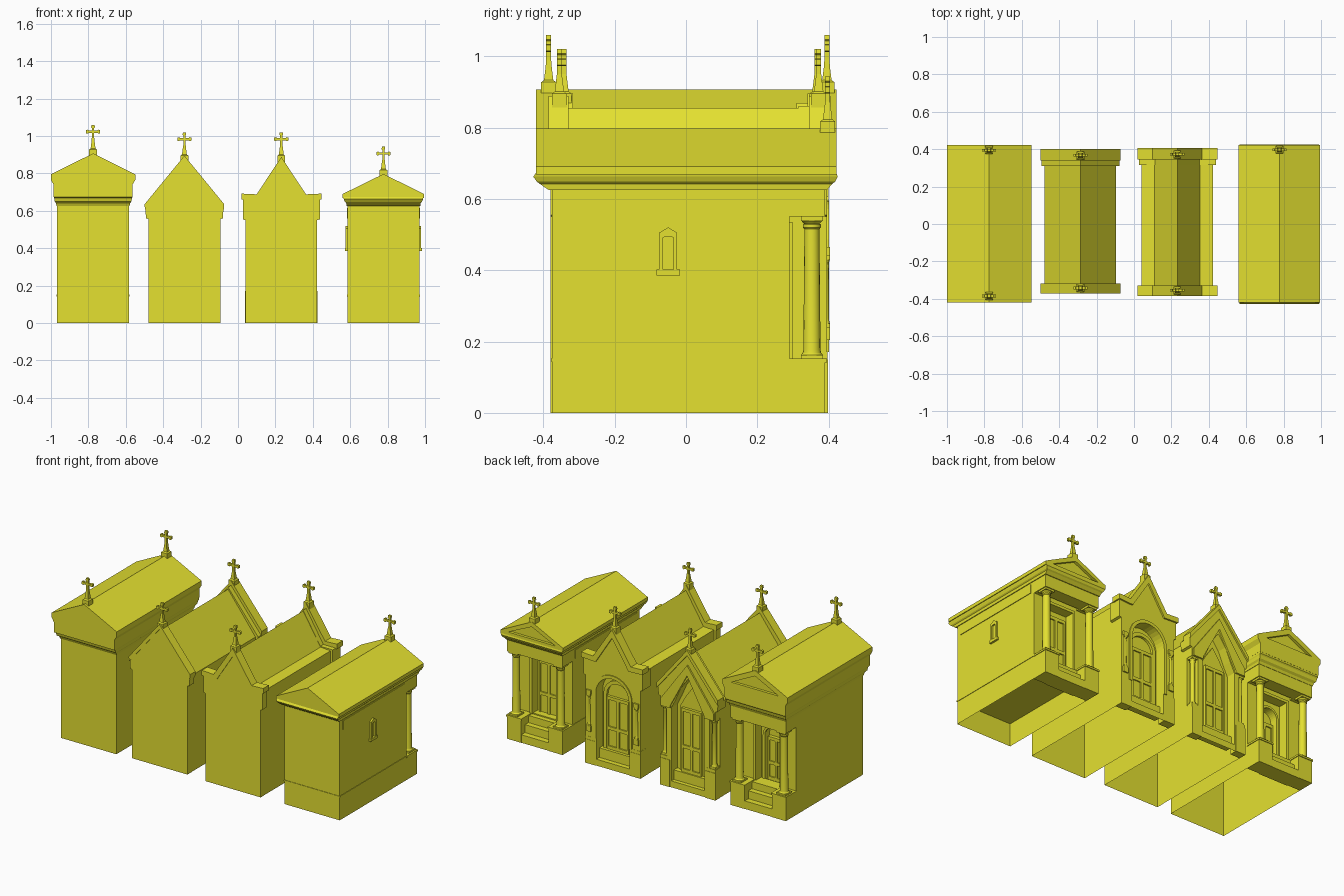
import bpy, bmesh, math

if "Cube" in bpy.data.objects:
    bpy.data.objects.remove(bpy.data.objects["Cube"])

MAT = bpy.data.materials.new("ochre_stone")
MAT.diffuse_color = (0.78, 0.75, 0.03, 1)
MAT.use_nodes = True
MAT.node_tree.nodes["Principled BSDF"].inputs["Base Color"].default_value = MAT.diffuse_color


def finish(name, bm):
    bmesh.ops.recalc_face_normals(bm, faces=bm.faces[:])
    me = bpy.data.meshes.new(name)
    bm.to_mesh(me)
    bm.free()
    ob = bpy.data.objects.new(name, me)
    bpy.context.collection.objects.link(ob)
    me.materials.append(MAT)
    return ob


def bridge(name, rings):
    bm = bmesh.new()
    vs = [[bm.verts.new(p) for p in r] for r in rings]
    n = len(vs[0])
    for a, b in zip(vs, vs[1:]):
        for i in range(n):
            j = (i + 1) % n
            bm.faces.new((a[i], a[j], b[j], b[i]))
    bm.faces.new(vs[0])
    bm.faces.new(vs[-1])
    return finish(name, bm)


def prism(name, pts, t0, t1, cx=0, axis='y'):
    # outline extruded along y (outline in x,z) or along x (outline in y,z)
    if axis == 'y':
        return bridge(name, [[(cx + a, t, b) for a, b in pts] for t in (t0, t1)])
    return bridge(name, [[(cx + t, a, b) for a, b in pts] for t in (t0, t1)])


def box(name, cx, x0, x1, y0, y1, z0, z1):
    return prism(name, [(x0, z0), (x1, z0), (x1, z1), (x0, z1)], y0, y1, cx)


def loft(name, cx, rings):
    # stacked rectangles: (z, half width, y0, y1)
    return bridge(name, [[(cx - h, a, z), (cx + h, a, z), (cx + h, b, z), (cx - h, b, z)]
                         for z, h, a, b in rings])


def mirror(half):
    # right-hand outline, bottom to top, mirrored in x
    return half + [(-x, z) for x, z in reversed(half) if abs(x) > 1e-6]


def arch(hw, z0, zs, n=16):
    return [(hw, z0)] + [(hw * math.cos(math.pi * i / n), zs + hw * math.sin(math.pi * i / n))
                         for i in range(n + 1)] + [(-hw, z0)]


def band(name, cx, outer, inner, y0, y1):
    return prism(name, outer + inner[::-1], y0, y1, cx)


def carve(ob, other, op='DIFFERENCE'):
    m = ob.modifiers.new("cut", 'BOOLEAN')
    m.operation, m.solver, m.object = op, 'EXACT', other
    bpy.context.view_layer.objects.active = ob
    bpy.ops.object.modifier_apply(modifier=m.name)
    bpy.data.objects.remove(other, do_unlink=True)


def open_bottom(ob):
    # the tombs are shells without a floor
    bm = bmesh.new()
    bm.from_mesh(ob.data)
    low = [f for f in bm.faces if all(abs(v.co.z) < 1e-4 for v in f.verts)]
    bmesh.ops.delete(bm, geom=low, context='FACES')
    bm.to_mesh(ob.data)
    bm.free()


def column(name, x, y, z0, z1, r):
    h = z1 - z0
    prof = [(r * 1.3, 0), (r * 1.3, .010), (r * 1.08, .016), (r, .026), (r * .88, h - .035),
            (r * 1.05, h - .03), (r * 1.05, h - .022), (r * .9, h - .02), (r * 1.3, h - .01)]
    n = 16
    ob = bridge(name, [[(x + q * math.cos(2 * math.pi * i / n), y + q * math.sin(2 * math.pi * i / n), z0 + z)
                        for i in range(n)] for q, z in prof])
    bpy.context.view_layer.objects.active = ob
    ob.select_set(True)
    bpy.ops.object.shade_smooth_by_angle(angle=math.radians(30))
    ob.select_set(False)
    c = r * 1.3
    box(name + "_capital", x, -c, c, y - c, y + c, z1 - .012, z1)
    box(name + "_base", x, -c, c, y - c, y + c, z0 - .002, z0 + .01)


def cross(name, cx, y, z0, top):
    loft(name + "_foot", cx, [(z, h, y - h, y + h) for z, h in
                              ((z0 - .02, .021), (z0 + .022, .021), (z0 + .028, .013),
                               (z0 + .06, .009), (top - .07, .007))])
    a = top - .037
    pts = mirror([(.006, top - .08), (.006, a - .006), (.024, a - .006), (.027, a - .011), (.038, a - .008),
                  (.038, a + .008), (.027, a + .011), (.024, a + .006), (.006, a + .006),
                  (.006, a + .02), (.010, a + .024), (.008, top)])
    prism(name, pts, y - .007, y + .007, cx)


def door(name, cx, y, hw, z0, z1):
    # framed double door with sunken panels
    slab = box(name, cx, -hw, hw, y - .02, y + .012, z0, z1)
    mid = z0 + (z1 - z0) * .4
    for s in (-1, 1):
        a, b = sorted((s * hw * .12, s * hw * .85))
        for lo, hi in ((z0 + .02, mid - .01), (mid + .01, z1 - .02)):
            carve(slab, box("cutter", cx, a, b, y + .004, y + .05, lo, hi))


def porch_tomb(n, cx, arched, cornice, roof, lo, hi):
    # chamber, beams, cornice and roof fused into one shell
    body = box(n + "_chamber", cx, -.192, .192, -.375, .29, 0, .63)
    top = prism(n + "_roof", roof, -.42, .422, cx)
    carve(top, prism("cutter", [(-.165, lo), (.165, lo), (0, hi)], .405, .5, cx))
    beams = [box("beam", cx, s, s + .077, .28, .39, .55, .64) for s in (-.192, .115)]
    beams.append(box("beam", cx, -.192, .192, .31, .39, .55, .64))
    for part in [loft("cornice", cx, cornice), top] + beams:
        carve(body, part, 'UNION')
    carve(body, box("cutter", cx, -.085, .085, .235, .305, .13, .52))
    if arched:
        carve(body, prism("cutter", arch(.06, .13, .42), .19, .25, cx))
        band(n + "_door_arch", cx, arch(.07, .13, .42), arch(.056, .13, .42), .23, .245)
        door(n + "_door", cx, .20, .056, .13, .40)
    else:
        door(n + "_door", cx, .24, .068, .13, .48)
    open_bottom(body)
    band(n + "_door_frame", cx, [(.10, .15), (.10, .535), (-.10, .535), (-.10, .15)],
         [(.083, .15), (.083, .518), (-.083, .518), (-.083, .15)], .28, .298)
    # steps, pedestals and columns
    box(n + "_step_low", cx, -.10, .10, .28, .388, 0, .05)
    box(n + "_step_mid", cx, -.10, .10, .28, .352, .04, .10)
    box(n + "_threshold", cx, -.10, .10, .24, .318, .09, .145)
    for s in (-1, 1):
        a, b = sorted((s * .095, s * .192))
        box(n + "_pedestal", cx, a, b, .285, .39, 0, .15)
        box(n + "_pedestal_cap", cx, a - .004, b + .004, .286, .395, .141, .152)
        column(n + "_column", cx + s * .155, .353, .152, .55, .024)


# Tomb one: tall block roof on a coved cornice, two crosses
A = -.775
porch_tomb("tall_tomb", A, True,
           [(.625, .195, -.378, .392), (.64, .198, -.385, .398), (.65, .205, -.40, .41),
            (.668, .208, -.405, .415), (.675, .2105, -.419, .421), (.69, .2105, -.419, .421)],
           mirror([(.211, .686), (.211, .74), (.226, .765), (.226, .795), (0, .907)]), .79, .872)
cross("tall_tomb_back_cross", A, -.385, .905, 1.06)
cross("tall_tomb_front_cross", A, .395, .905, 1.06)

# Tomb four: low pediment with side windows
D = .7775
porch_tomb("low_tomb", D, False,
           [(.625, .197, -.385, .395), (.642, .199, -.41, .41), (.648, .206, -.418, .418),
            (.662, .212, -.428, .425), (.675, .214, -.419, .421)],
           mirror([(.218, .668), (.218, .69), (0, .797)]), .69, .766)
cross("low_tomb_cross", D, .397, .795, .943)
box("low_tomb_plinth_band", D, -.195, .195, -.378, .288, .144, .152)
win = [(-.075, .4), (-.075, .505), (-.05, .52), (-.025, .505), (-.025, .4)]
hole = [(-.065, .402), (-.065, .492), (-.05, .494), (-.035, .492), (-.035, .402)]
for s in (-1, 1):
    prism("low_tomb_window_frame", win + hole[::-1], s * .185, s * .202, D, 'x')
    a, b = sorted((s * .185, s * .205))
    box("low_tomb_window_sill", D, a, b, -.0825, -.0175, .385, .402)
    a, b = sorted((s * .185, s * .196))
    box("low_tomb_frieze_panel", D, a, b, -.345, .265, .56, .615)


def gable_tomb(n, cx, mid, wall, cope, y0, y1):
    # inner vault fused with thick gable walls, copings on top
    body = prism(n + "_vault", mid, y0 + .03, y1 - .06, cx)
    carve(body, prism("wall", wall, y0 + .005, y0 + .05, cx), 'UNION')
    carve(body, prism("wall", wall, y1 - .09, y1 - .01, cx), 'UNION')
    for a, b in ((y0, y0 + .055), (y1 - .06, y1)):
        prism(n + "_coping", cope, a, b, cx)
    cross(n + "_back_cross", cx, y0 + .03, .873, 1.02)
    cross(n + "_front_cross", cx, y1 - .033, .873, 1.02)
    return body


# Tomb two: steep gable, pointed recess, corner columns
B = -.2865
body = gable_tomb("steep_tomb", B, mirror([(.191, 0), (.191, .605), (0, .855)]),
                  mirror([(.192, 0), (.192, .555), (.205, .56), (.209, .61), (0, .868)]),
                  [(-.211, .605), (-.213, .635), (0, .895), (.213, .635), (.211, .605), (0, .862)], -.372, .40)
carve(body, prism("cutter", mirror([(.115, .04), (.115, .50), (.085, .56), (.05, .64), (0, .71)]), .33, .5, B))
band("steep_tomb_hood", B, mirror([(.185, .50), (.185, .545), (0, .80)]),
     mirror([(.118, .50), (.118, .515), (0, .735)]), .38, .40)
prism("steep_tomb_inner_arch", mirror([(.09, .1), (.09, .50), (.05, .57), (0, .64)]), .32, .34, B)
door("steep_tomb_door", B, .345, .068, .1, .50)
box("steep_tomb_step", B, -.115, .115, .32, .365, .03, .10)
for s in (-1, 1):
    a, b = sorted((s * .15, s * .24))
    carve(body, box("cutter", B, a, b, .345, .5, .19, .50))
    column("steep_tomb_column", B + s * .17, .368, .192, .50, .015)
    a, b = sorted((s * .125, s * .193))
    box("steep_tomb_pedestal", B, a, b, .345, .394, 0, .17)
    box("steep_tomb_pedestal_cap", B, a, b, .345, .391, .165, .19)
open_bottom(body)

# Tomb three: shouldered gable, round arched recess, small colonettes
C = .2315
body = gable_tomb("shoulder_tomb", C, mirror([(.191, 0), (.191, .655), (.122, .66), (0, .855)]),
                  mirror([(.192, 0), (.192, .55), (.206, .555), (.206, .665), (.12, .665), (0, .86)]),
                  [(-.214, .66), (-.214, .692), (-.132, .688), (0, .888), (.132, .688), (.214, .692),
                   (.214, .66), (.115, .655), (0, .835), (-.115, .655)], -.385, .405)
carve(body, prism("cutter", arch(.115, .04, .46), .33, .5, C))
open_bottom(body)
band("shoulder_tomb_arch_trim", C, arch(.135, .17, .46), arch(.115, .17, .46), .385, .401)
band("shoulder_tomb_inner_arch", C, arch(.10, .1, .44), arch(.078, .1, .44), .32, .345)
door("shoulder_tomb_door", C, .335, .076, .1, .43)
box("shoulder_tomb_step", C, -.115, .115, .32, .365, .03, .10)
for s in (-1, 1):
    column("shoulder_tomb_colonette", C + s * .165, .392, .24, .44, .009)
    a, b = sorted((s * .148, s * .182))
    box("shoulder_tomb_bracket", C, a, b, .385, .404, .205, .24)
    box("shoulder_tomb_impost", C, a, b, .385, .404, .44, .465)
    a, b = sorted((s * .12, s * .193))
    box("shoulder_tomb_pedestal", C, a, b, .345, .398, 0, .15)
    box("shoulder_tomb_pedestal_cap", C, a, b, .345, .396, .148, .17)
